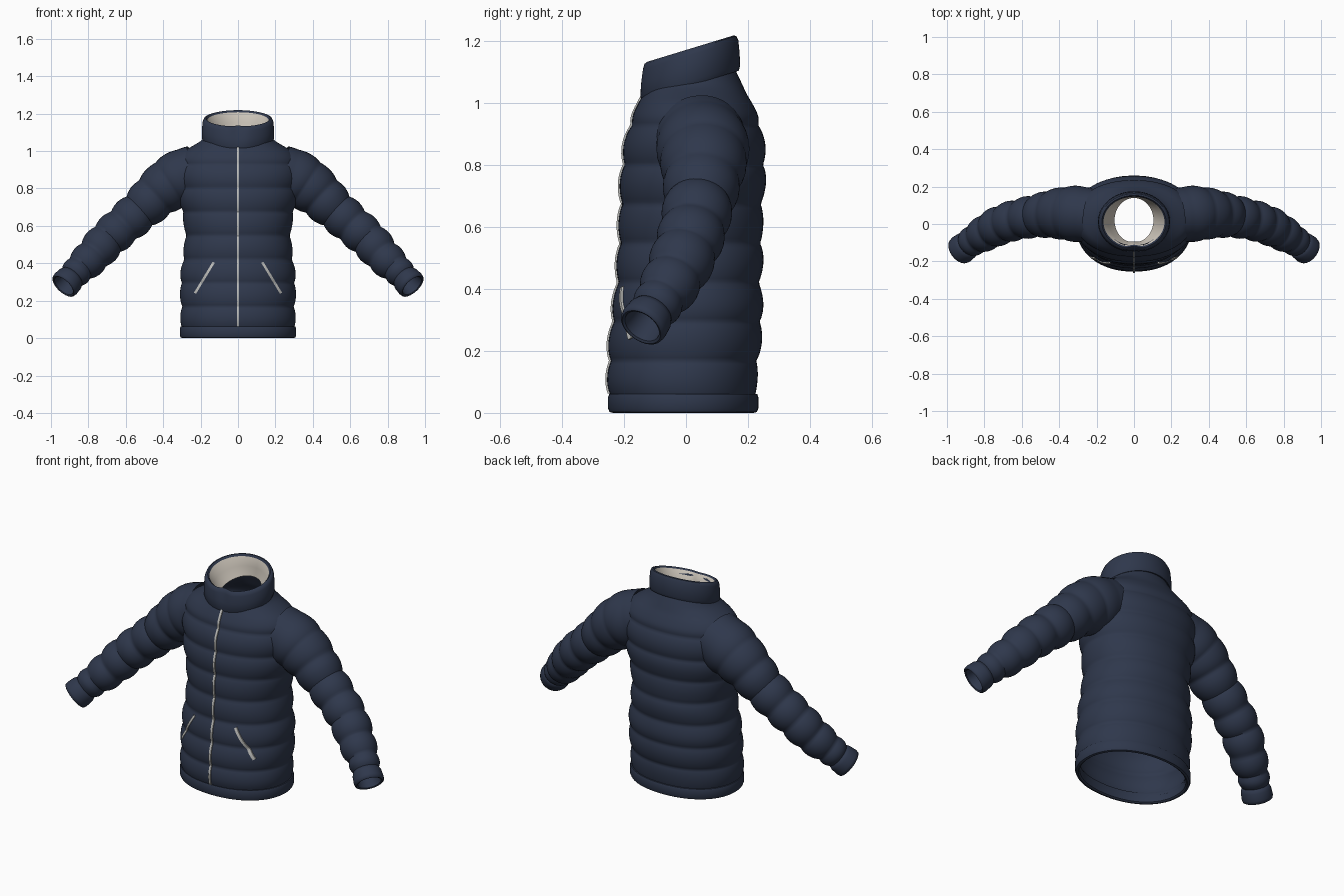
import bpy, bmesh, math
from mathutils import Vector

cube = bpy.data.objects.get("Cube")
if cube:
    bpy.data.objects.remove(cube)


def material(name, colour):
    m = bpy.data.materials.new(name)
    m.use_nodes = True
    m.diffuse_color = (*colour, 1)
    m.node_tree.nodes["Principled BSDF"].inputs["Base Color"].default_value = (*colour, 1)
    return m


NAVY = material("navy_fabric", (0.028, 0.039, 0.072))
LINING = material("beige_lining", (0.62, 0.57, 0.50))
ZIP = material("grey_zip", (0.50, 0.50, 0.48))


def spline(knots, t):
    """Smooth value at t through rows of (t, a, b, ...)."""
    i = 0
    while i < len(knots) - 2 and t > knots[i + 1][0]:
        i += 1
    k0, k1 = knots[i], knots[i + 1]
    km, kp = knots[max(i - 1, 0)], knots[min(i + 2, len(knots) - 1)]
    h = k1[0] - k0[0]
    u = min(max((t - k0[0]) / h, 0), 1)
    out = []
    for c in range(1, len(k0)):
        m0 = (k1[c] - km[c]) / (k1[0] - km[0]) * h
        m1 = (kp[c] - k0[c]) / (kp[0] - k0[0]) * h
        out.append((2*u**3 - 3*u**2 + 1) * k0[c] + (u**3 - 2*u**2 + u) * m0
                   + (3*u**2 - 2*u**3) * k1[c] + (u**3 - u**2) * m1)
    return out


def loft(name, rings, mats, pick=None, caps=False, angle=50):
    """Skin a list of equal rings; pick(row) gives the material slot."""
    bm = bmesh.new()
    rows = [[bm.verts.new(p) for p in ring] for ring in rings]
    n = len(rows[0])
    for r in range(len(rows) - 1):
        for i in range(n):
            j = (i + 1) % n
            f = bm.faces.new((rows[r][i], rows[r][j], rows[r + 1][j], rows[r + 1][i]))
            f.material_index = pick(r) if pick else 0
    if caps:
        bm.faces.new(rows[0])
        bm.faces.new(rows[-1])
    bmesh.ops.recalc_face_normals(bm, faces=bm.faces)
    mesh = bpy.data.meshes.new(name)
    bm.to_mesh(mesh)
    bm.free()
    for m in mats:
        mesh.materials.append(m)
    ob = bpy.data.objects.new(name, mesh)
    bpy.context.collection.objects.link(ob)
    bpy.ops.object.select_all(action='DESELECT')
    ob.select_set(True)
    bpy.context.view_layer.objects.active = ob
    bpy.ops.object.shade_smooth_by_angle(angle=math.radians(angle))
    return ob


def oval(rx, ry, cy, n, power=2.0):
    """Superellipse outline as (x, y, angle)."""
    pts = []
    for i in range(n):
        a = 2 * math.pi * i / n
        c, s = math.cos(a), math.sin(a)
        pts.append((rx * math.copysign(abs(c) ** (2 / power), c),
                    cy + ry * math.copysign(abs(s) ** (2 / power), s), a))
    return pts


# Quilted body: height, half width, front y, back y
BODY = [(0.03, .300, -.243, .224), (0.10, .304, -.250, .226), (0.20, .305, -.248, .238),
        (0.32, .306, -.236, .246), (0.42, .294, -.224, .242), (0.52, .283, -.218, .247),
        (0.60, .285, -.214, .245), (0.70, .304, -.211, .250), (0.78, .318, -.207, .256),
        (0.88, .326, -.194, .250), (0.95, .318, -.174, .235), (1.00, .285, -.152, .212),
        (1.03, .238, -.138, .196), (1.06, .192, -.127, .182), (1.115, .155, -.122, .156)]
POWER = 2.15


def body_section(z):
    rx, front, back = spline(BODY, z)
    puff = abs(math.sin(math.pi * (z - 0.04) / 0.127)) ** 0.7
    d = 0.013 * (puff - 0.65) * min(1, max(0, (1.04 - z) / 0.1))
    return rx + d, (back - front) / 2 + d, (back + front) / 2


def front_y(x, z):
    rx, ry, cy = body_section(z)
    return cy - ry * (1 - abs(x / rx) ** POWER) ** (1 / POWER)


rings = []
for k in range(111):
    z = 0.03 + (1.115 - 0.03) * k / 110
    rings.append([(x, y, z) for x, y, a in oval(*body_section(z), 72, POWER)])
body = loft("quilted_body", rings, [NAVY])
shell = body.modifiers.new("thickness", 'SOLIDIFY')
shell.thickness = 0.008
shell.offset = -1

# Hem band: inset from the outer oval, height
hem = [(.020, .062), (.004, .061), (0, .050), (0, .015), (.005, .003), (.016, 0),
       (.024, .006), (.026, .05), (.020, .062)]
loft("hem_band", [[(x, y, z) for x, y, a in oval(.311 - d, .243 - d, -.009, 72, POWER)]
                  for d, z in hem], [NAVY])

# Tilted collar: half width, half depth, centre y, height, front pinch
collar = [(.165, .140, .015, 1.062, 0), (.187, .157, .013, 1.053, .01),
          (.193, .163, .012, 1.068, .02), (.193, .162, .011, 1.11, .05),
          (.189, .158, .011, 1.152, .09), (.182, .152, .010, 1.168, .10),
          (.172, .143, .010, 1.172, .10), (.163, .135, .011, 1.163, .10),
          (.140, .127, .018, 1.110, .07), (.104, .119, .020, 1.060, .05)]
rings = []
for rx, ry, cy, z, pinch in collar:
    ring = []
    for x, y, a in oval(rx, ry, cy, 72):
        y += ry * pinch * math.exp(-((a - 1.5 * math.pi) / 0.2) ** 2)
        ring.append((x, y, z + 0.305 * y))
    rings.append(ring)
loft("collar", rings, [NAVY, LINING], lambda r: 1 if r >= 7 else 0)

# Sleeve path: position along arm, x, y, z, radius
ARM = [(0, .22, .045, .890, .145), (.12, .32, .055, .850, .148), (.25, .415, .055, .785, .132),
       (.38, .505, .045, .700, .114), (.53, .615, .025, .602, .105), (.65, .70, .0, .525, .102),
       (.77, .775, -.038, .440, .095), (.89, .85, -.082, .368, .081), (1, .893, -.116, .316, .064)]


def hoop(centre, axis, radius, side, n=36):
    axis = axis.normalized()
    u = axis.cross(Vector((0, 1, 0))).normalized()
    v = axis.cross(u)
    pts = []
    for i in range(n):
        a = 2 * math.pi * i / n
        p = centre + radius * (math.cos(a) * u + math.sin(a) * v)
        pts.append((side * p.x, p.y, p.z))
    return pts


# Cuff profile: position along cuff, radius
cuff = [(0, .058), (.08, .070), (.3, .077), (.75, .080), (.95, .077), (1, .070),
        (.95, .062), (.5, .058), (-.6, .052)]
cuff_start, cuff_end = Vector((.884, -.106, .330)), Vector((.934, -.144, .277))

for side, label in ((1, "left"), (-1, "right")):
    rings = []
    for k in range(91):
        t = k / 90
        x, y, z, r = spline(ARM, t)
        ahead = Vector(spline(ARM, min(t + .03, 1))[:3])
        behind = Vector(spline(ARM, max(t - .03, 0))[:3])
        puff = abs(math.sin(math.pi * (t - 0.06) / 0.117)) ** 0.8
        r += 0.015 * (puff - 0.6) * min(1, t / 0.35)
        rings.append(hoop(Vector((x, y, z)), ahead - behind, r, side))
    loft(label + "_sleeve", rings, [NAVY])
    axis = cuff_end - cuff_start
    loft(label + "_cuff", [hoop(cuff_start + axis * t, axis, r, side) for t, r in cuff], [NAVY])


def strip(name, start, end, width, steps):
    """Thin raised zip lying on the front of the body between two (x, z) points."""
    a, b = Vector(start), Vector(end)
    across = Vector((b.y - a.y, a.x - b.x)).normalized() * width / 2
    rings = []
    for k in range(steps + 1):
        p = a.lerp(b, k / steps)
        l, r = p - across, p + across
        yl, yr = front_y(*l), front_y(*r)
        rings.append([(l.x, yl + .003, l.y), (l.x, yl - .006, l.y),
                      (r.x, yr - .006, r.y), (r.x, yr + .003, r.y)])
    loft(name, rings, [ZIP], caps=True, angle=30)


# Front zip and slanted pocket zips
strip("front_zip", (0, .062), (0, 1.03), .012, 90)
for side, label in ((1, "left"), (-1, "right")):
    strip(label + "_pocket_zip", (side * .13, .405), (side * .23, .24), .013, 24)
